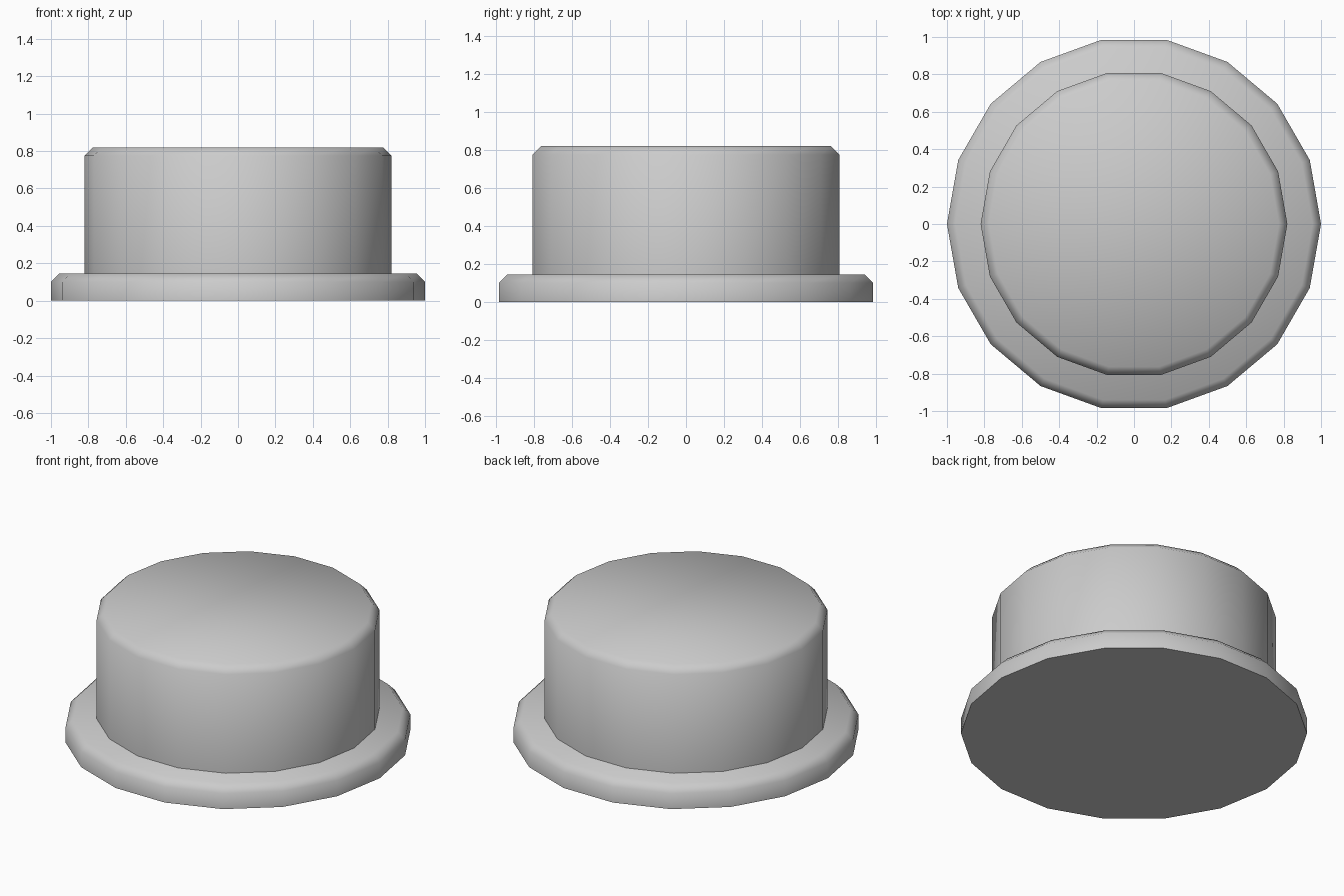
import bpy
import bmesh
import math

if "Cube" in bpy.data.objects:
    bpy.data.objects.remove(bpy.data.objects["Cube"])

SIDES = 18


def chamfered_disc(name, radius, z0, z1, chamfer, close_bottom):
    """Low-sided disc with a chamfered top rim."""
    bm = bmesh.new()
    profile = [(radius, z0), (radius, z1 - chamfer), (radius - chamfer, z1)]
    rings = []
    for r, z in profile:
        rings.append([bm.verts.new((r * math.cos(a), r * math.sin(a), z))
                      for a in (2 * math.pi * i / SIDES for i in range(SIDES))])
    for low, high in zip(rings, rings[1:]):
        for i in range(SIDES):
            j = (i + 1) % SIDES
            bm.faces.new((low[i], low[j], high[j], high[i]))
    bm.faces.new(rings[-1])
    if close_bottom:
        bm.faces.new(rings[0][::-1])
    mesh = bpy.data.meshes.new(name)
    bm.to_mesh(mesh)
    bm.free()
    obj = bpy.data.objects.new(name, mesh)
    bpy.context.collection.objects.link(obj)

    # Smooth over the 45 degree chamfer, sharp at the underside
    bpy.ops.object.select_all(action='DESELECT')
    obj.select_set(True)
    bpy.context.view_layer.objects.active = obj
    bpy.ops.object.shade_smooth_by_angle(angle=math.radians(60))
    return obj


# Wide base and the raised body standing on it
chamfered_disc("base_flange", 1.0, 0.0, 0.145, 0.045, True)
chamfered_disc("raised_body", 0.82, 0.145, 0.82, 0.045, False)
